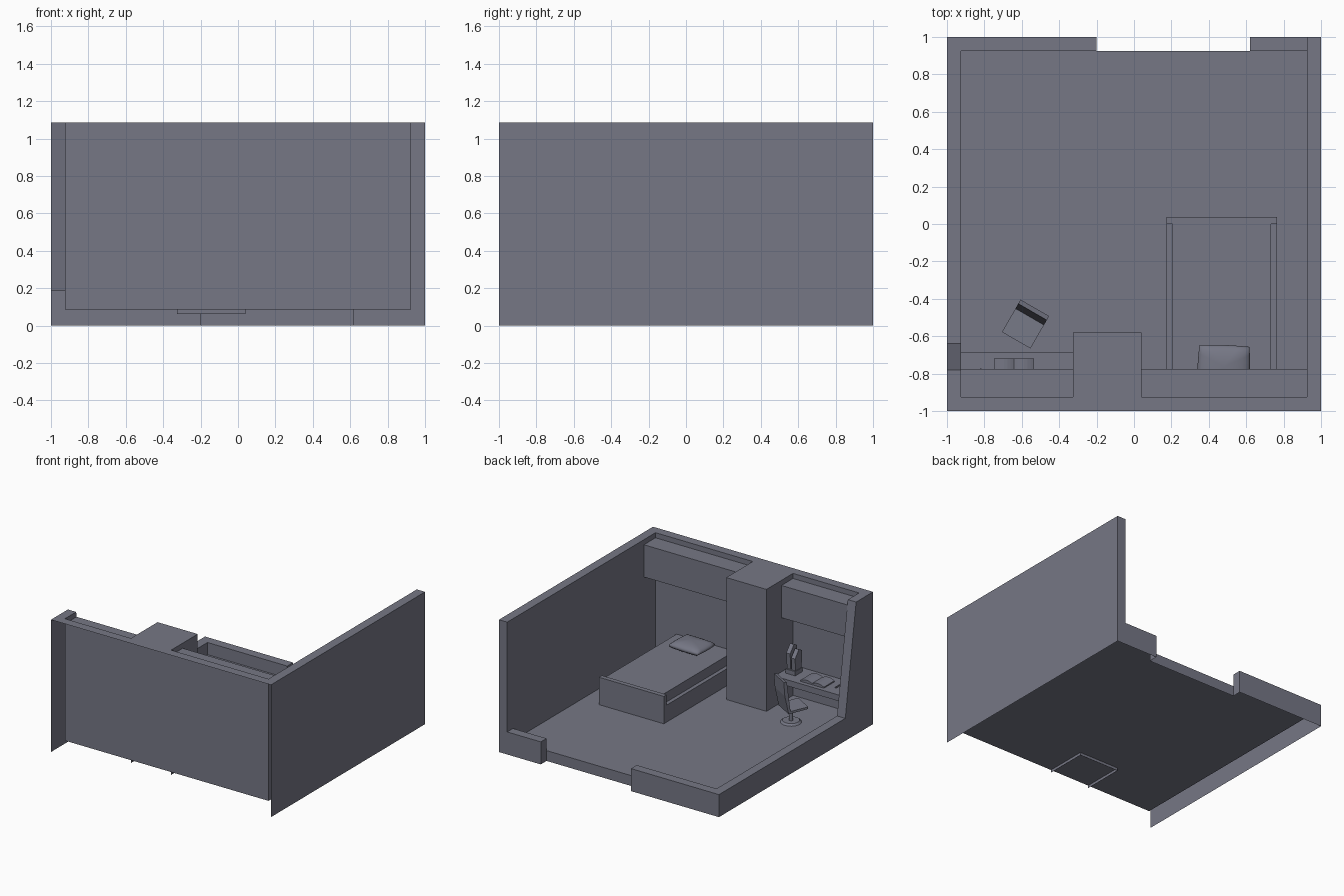
import bpy, bmesh, math
from mathutils import Matrix, Vector

cube = bpy.data.objects.get("Cube")
if cube:
    bpy.data.objects.remove(cube, do_unlink=True)

# Single flat colour
grey = bpy.data.materials.new("slate_grey")
grey.use_nodes = True
tone = (0.18, 0.185, 0.235, 1)
grey.diffuse_color = tone
grey.node_tree.nodes["Principled BSDF"].inputs["Base Color"].default_value = tone

H, W, F, L = 1.087, 0.925, 0.085, 0.185   # wall top, inner face, floor, low wall top
GAP = (-0.2, 0.62)                        # doorway span


def finish(name, bm, matrix=None, smooth=False):
    if matrix:
        bm.transform(matrix)
    bmesh.ops.remove_doubles(bm, verts=bm.verts, dist=1e-5)
    bmesh.ops.recalc_face_normals(bm, faces=bm.faces)
    mesh = bpy.data.meshes.new(name)
    bm.to_mesh(mesh)
    bm.free()
    mesh.materials.append(grey)
    obj = bpy.data.objects.new(name, mesh)
    bpy.context.collection.objects.link(obj)
    if smooth:
        for poly in mesh.polygons:
            poly.use_smooth = True
    return obj


def place(axis, at, u, v):
    """Point in the plane where the given axis equals at."""
    co = [u, v]
    co.insert("xyz".index(axis), at)
    return co


def panel(bm, axis, at, us, vs):
    """Rectangle across one axis; us and vs are spans of the other two."""
    corners = [(us[0], vs[0]), (us[1], vs[0]), (us[1], vs[1]), (us[0], vs[1])]
    bm.faces.new([bm.verts.new(place(axis, at, u, v)) for u, v in corners])


def box(name, xs, ys, zs, matrix=None, skip=""):
    """Box; skip names the open sides (d = underside, f = front side)."""
    bm = bmesh.new()
    for x in xs:
        panel(bm, "x", x, ys, zs)
    for y in ys[("f" in skip):]:
        panel(bm, "y", y, xs, zs)
    for z in zs[("d" in skip):]:
        panel(bm, "z", z, xs, ys)
    return finish(name, bm, matrix)


def prism(name, axis, span, profile, matrix=None):
    """Profile extruded along an axis."""
    bm = bmesh.new()
    a, b = [[bm.verts.new(place(axis, s, u, v)) for u, v in profile] for s in span]
    bm.faces.new(a)
    bm.faces.new(b[::-1])
    for i in range(len(a)):
        j = (i + 1) % len(a)
        bm.faces.new((a[i], a[j], b[j], b[i]))
    return finish(name, bm, matrix)


def cylinder(name, radius, low, high, matrix, top=None, sides=16):
    bm = bmesh.new()
    bmesh.ops.create_cone(bm, cap_ends=True, segments=sides, radius1=radius,
                          radius2=top or radius, depth=high - low)
    up = Matrix.Translation((0, 0, (low + high) / 2))
    return finish(name, bm, matrix @ up)


# Floor, with the doorway sill
bm = bmesh.new()
panel(bm, "z", F, (-W, W), (-W, W))
panel(bm, "y", W, GAP, (0, F))
finish("floor", bm)

# Full-height wall on the left
bm = bmesh.new()
panel(bm, "x", 1, (-1, 1), (0, H))
panel(bm, "x", W, (-W, 1), (F, H))
panel(bm, "z", H, (W, 1), (-1, 1))
panel(bm, "y", 1, (W, 1), (0, H))
finish("left_wall", bm)

# Front wall: inner skin and top only
bm = bmesh.new()
panel(bm, "y", -W, (-W, W), (F, H))
panel(bm, "z", H, (-1, W), (-1, -W))
finish("front_wall", bm)

# Low back wall on both sides of the doorway
bm = bmesh.new()
for span, end in (((-1, GAP[0]), GAP[0]), ((GAP[1], W), GAP[1])):
    panel(bm, "y", 1, span, (0, L))
    panel(bm, "y", W, (max(span[0], -W), span[1]), (F, L))
    panel(bm, "z", L, span, (W, 1))
    panel(bm, "x", end, (W, 1), (0, L))
finish("back_wall", bm)

# Cut-away right wall: low, then sloping up to full height
slope_foot, slope_top = -0.64, -0.78
bm = bmesh.new()
for x, base, front, back in ((-1, 0, -1, 1), (-W, F, -W, W)):
    outline = [(front, base), (back, base), (back, L), (slope_foot, L),
               (slope_top, H), (front, H)]
    bm.faces.new([bm.verts.new((x, y, z)) for y, z in outline])
thick = (-1, -W)
panel(bm, "z", L, thick, (slope_foot, W))
panel(bm, "z", H, thick, (-W, slope_top))
bm.faces.new([bm.verts.new(p) for p in
              ((-1, slope_foot, L), (-W, slope_foot, L), (-W, slope_top, H), (-1, slope_top, H))])
finish("right_wall", bm)

# Column, wall cabinets and desk
column = (-0.325, 0.04)
box("column", column, (-W, -0.58), (0.062, H), skip="df")
for side, span in (("left", (column[1], W)), ("right", (-W, column[0]))):
    box(side + "_cabinet", span, (-W, -0.775), (0.78, 1.045), skip="f")
desk_z = 0.335
box("desk", (-W, column[0]), (-W, -0.685), (0.285, desk_z), skip="f")

# Bed
bed_x = (0.175, 0.765)
box("bed_base", bed_x, (-W, 0), (F, 0.225), skip="df")
box("bed_footboard", bed_x, (0, 0.038), (F, 0.31), skip="d")
box("mattress", (0.207, 0.733), (-W, 0), (0.225, 0.305), skip="df")

# Pillow: a sphere squared off into a cushion
bm = bmesh.new()
bmesh.ops.create_uvsphere(bm, u_segments=24, v_segments=12, radius=1)
for v in bm.verts:
    rim = Vector((v.co.x, v.co.y))
    if rim.length > 1e-4:
        stretch = rim.length / max(abs(rim.x), abs(rim.y))
        v.co.x *= 1 + 0.85 * (stretch - 1)
        v.co.y *= 1 + 0.85 * (stretch - 1)
    v.co = Vector((v.co.x * 0.14, v.co.y * 0.115, v.co.z * 0.042))
tilt = Matrix.Translation((0.48, -0.762, 0.345)) @ Matrix.Rotation(math.radians(-2), 4, "Z")
finish("pillow", bm, tilt, smooth=True)

# Swivel chair turned towards the desk
chair = Matrix.Translation((-0.58, -0.535, 0)) @ Matrix.Rotation(math.radians(-30), 4, "Z")
half = (-0.088, 0.088)
prism("chair_shell", "x", half,
      [(-0.1, 0.225), (0.045, 0.215), (0.075, 0.46), (0.1, 0.465),
       (0.092, 0.35), (0.06, 0.195), (-0.1, 0.208)], chair)
cylinder("chair_base", 0.08, F, 0.1, chair, top=0.065)
cylinder("chair_post", 0.016, 0.1, 0.205, chair, sides=12)

# Open book: two bowed page blocks
steps = 6
for side, sign in (("left", 1), ("right", -1)):
    bow = [(-0.642 + sign * 0.107 * i / steps,
            desk_z + 0.006 + 0.018 * math.sin(math.pi * (i + 0.6) / (steps + 1)))
           for i in range(steps + 1)]
    profile = [(bow[0][0], desk_z)] + bow + [(bow[-1][0], desk_z)]
    prism(side + "_book_page", "y", (-0.86, -0.72), profile)

# Desk organiser with upright folders, and a pencil
box("organiser_tray", (-0.45, -0.36), (-0.87, -0.775), (desk_z, 0.37))
for i in range(2):
    shift = Matrix.Translation((-0.045 * i, 0, -0.03 * i))
    prism("folder_%d" % (i + 1), "x", (-0.4, -0.365),
          [(-0.865, 0.36), (-0.79, 0.36), (-0.78, 0.5), (-0.83, 0.56), (-0.87, 0.54)], shift)
box("pencil", (-0.824, -0.816), (-0.87, -0.772), (desk_z, 0.345))
